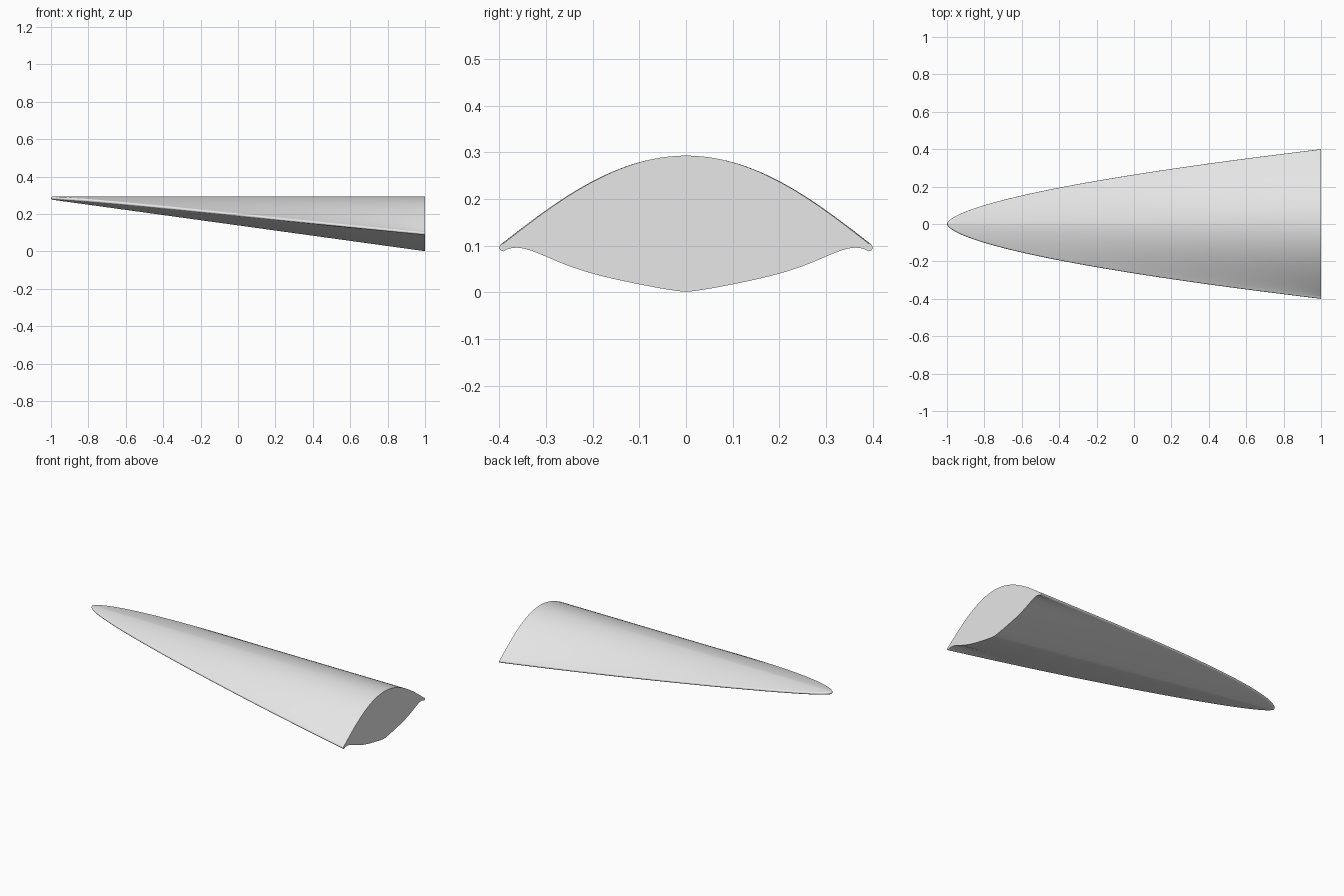
import bpy
import bmesh
import math

if "Cube" in bpy.data.objects:
    bpy.data.objects.remove(bpy.data.objects["Cube"], do_unlink=True)

HALF_SPAN = 0.4      # half width at the rear face
EDGE_R = 0.0085      # radius of the blunted leading edge
RIDGE_Z = 0.293      # height of the straight top ridge
STATIONS = 56        # strips per side
ARC = 8              # segments round the leading edge


def upper_z(y):
    """Top surface: one bell profile carried straight along x."""
    return RIDGE_Z - 1.45 * y**2 + 1.45 * y**4


def lower_slope(y):
    """Downward wedge slope of the underside, flattening at the tips."""
    return 0.138 * (1 - (abs(y) / HALF_SPAN) ** 6.2)


def station(s):
    """Section from rear top, round the leading edge, to rear bottom."""
    a = abs(s)
    side = 1 if s >= 0 else -1
    y = HALF_SPAN * a
    t = a ** (1 / 0.6)
    # Outward normal of the plan outline
    if a == 0:
        nx, ny = -1, 0
    elif a == 1:
        nx, ny = 0, 1
    else:
        dxdy = 2 / (0.6 * HALF_SPAN) * a ** (2 / 3)
        length = math.hypot(1, dxdy)
        nx, ny = -1 / length, dxdy / length
    px = min(2 * t - 1 - EDGE_R * nx, 1)
    py = max(y - EDGE_R * ny, 0)
    top = upper_z(py)
    drop = lower_slope(py) * (1 - px)
    pts = [(1, side * py, top)]
    for k in range(ARC + 1):
        ang = math.pi * k / ARC
        out = EDGE_R * math.sin(ang)
        pts.append((px + nx * out, side * (py + ny * out),
                    top - EDGE_R * (1 - math.cos(ang))))
    pts.append((1, side * py, max(top - 2 * EDGE_R - drop, 0)))
    return pts


# Body: join the spanwise stations, including the flat rear face
bm = bmesh.new()
rings = [[bm.verts.new(p) for p in station(i / STATIONS)]
         for i in range(-STATIONS, STATIONS + 1)]
count = len(rings[0])
for a, b in zip(rings, rings[1:]):
    for k in range(count):
        n = (k + 1) % count
        bm.faces.new((a[k], a[n], b[n], b[k]))

# Rear ends of the rounded tips
for ring in (rings[0], rings[-1]):
    bm.faces.new(ring[1:-1])

bmesh.ops.remove_doubles(bm, verts=bm.verts, dist=0.00005)
bmesh.ops.recalc_face_normals(bm, faces=bm.faces)
mesh = bpy.data.meshes.new("wedge_body")
bm.to_mesh(mesh)
bm.free()

body = bpy.data.objects.new("wedge_body", mesh)
bpy.context.collection.objects.link(body)

# Plain grey surface
grey = bpy.data.materials.new("light_grey")
grey.use_nodes = True
grey.diffuse_color = (0.8, 0.8, 0.8, 1)
grey.node_tree.nodes["Principled BSDF"].inputs["Base Color"].default_value = (0.8, 0.8, 0.8, 1)
mesh.materials.append(grey)

# Smooth skin with a crisp rear rim
bpy.ops.object.select_all(action="DESELECT")
body.select_set(True)
bpy.context.view_layer.objects.active = body
bpy.ops.object.shade_smooth_by_angle(angle=math.radians(40))
